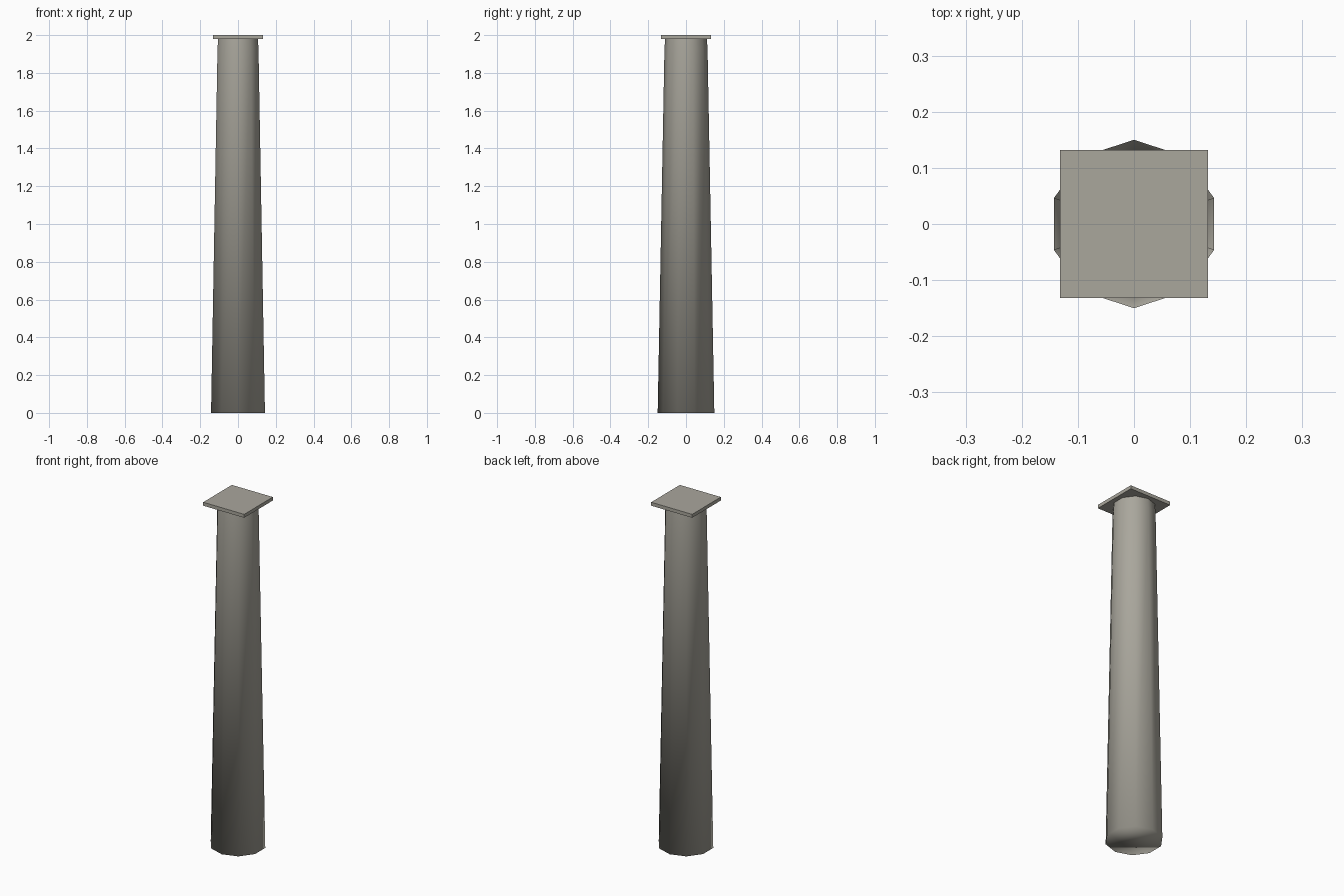
import bpy, bmesh, math

if "Cube" in bpy.data.objects:
    bpy.data.objects.remove(bpy.data.objects["Cube"])

stone = bpy.data.materials.new("warm grey stone")
stone.diffuse_color = (0.40, 0.385, 0.335, 1)
stone.use_nodes = True
stone.node_tree.nodes["Principled BSDF"].inputs["Base Color"].default_value = stone.diffuse_color

SIDES = 10


def finish(bm, name, smooth):
    bmesh.ops.recalc_face_normals(bm, faces=bm.faces[:])
    mesh = bpy.data.meshes.new(name)
    bm.to_mesh(mesh)
    bm.free()
    mesh.materials.append(stone)
    for p in mesh.polygons:
        p.use_smooth = smooth
    obj = bpy.data.objects.new(name, mesh)
    bpy.context.collection.objects.link(obj)
    return obj


# Tapered ten-sided shaft, smooth shaded over the foot, slightly drawn in at the neck
bm = bmesh.new()
rings = []
for radius, z in [(0.15, 0.0), (0.114, 1.93), (0.11, 1.982)]:
    ring = []
    for i in range(SIDES):
        a = math.pi / 2 + math.tau * i / SIDES
        ring.append(bm.verts.new((radius * math.cos(a), radius * math.sin(a), z)))
    rings.append(ring)
for low, high in zip(rings, rings[1:]):
    for i in range(SIDES):
        j = (i + 1) % SIDES
        bm.faces.new((low[i], low[j], high[j], high[i]))
bm.faces.new(rings[0])
finish(bm, "column_shaft", True)

# Thin square slab on top
bm = bmesh.new()
bmesh.ops.create_cube(bm, size=1)
bmesh.ops.scale(bm, vec=(0.263, 0.263, 0.02), verts=bm.verts[:])
bmesh.ops.translate(bm, vec=(0, 0, 1.99), verts=bm.verts[:])
finish(bm, "top_slab", False)
